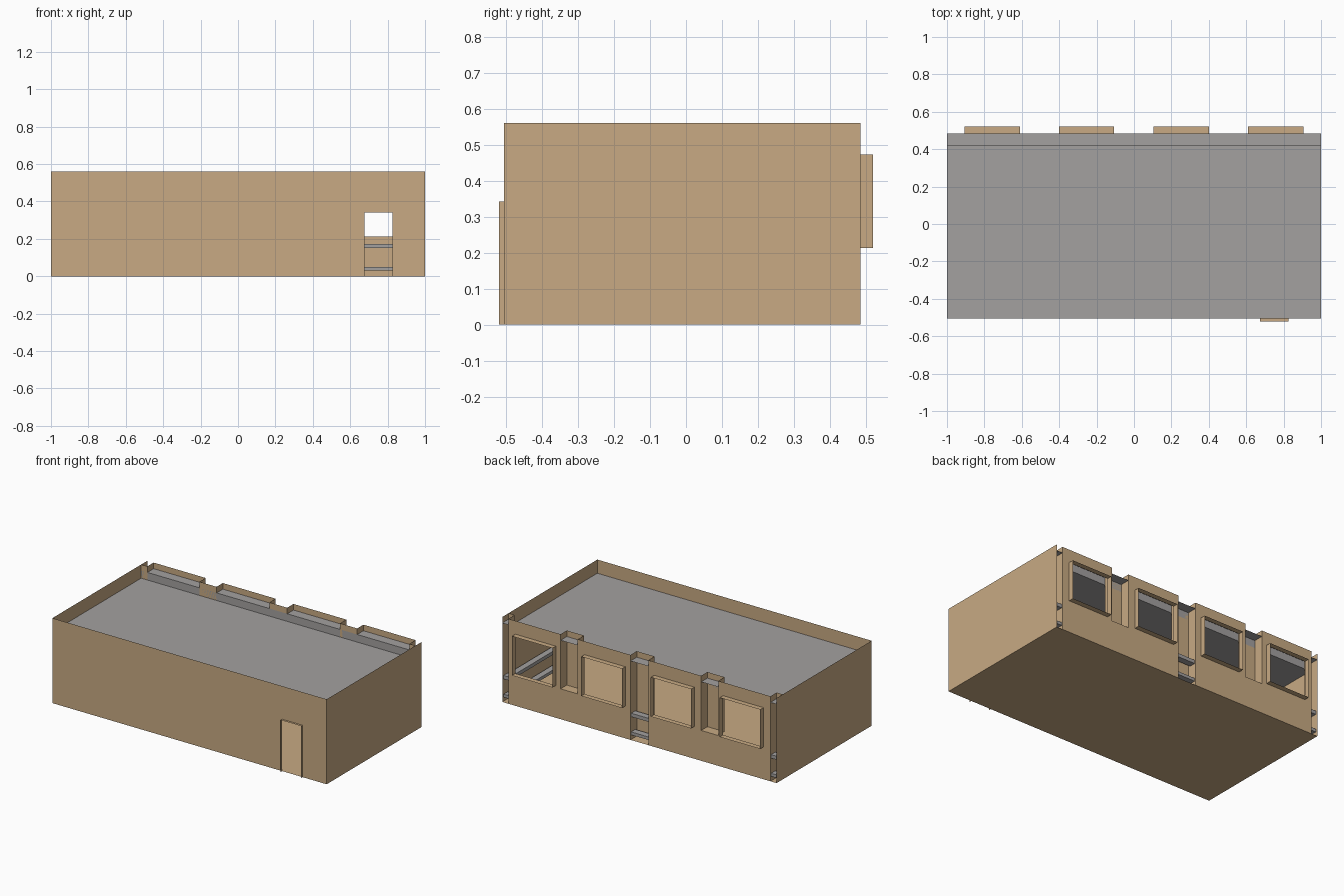
import bpy, bmesh
from mathutils import Vector

if "Cube" in bpy.data.objects:
    bpy.data.objects.remove(bpy.data.objects["Cube"])


def material(name, col):
    m = bpy.data.materials.new(name)
    m.diffuse_color = (*col, 1)
    m.use_nodes = True
    m.node_tree.nodes["Principled BSDF"].inputs["Base Color"].default_value = m.diffuse_color
    return m


TAN = material("tan_cladding", (0.577, 0.402, 0.227))
GREY = material("grey_steel", (0.367, 0.355, 0.35))

FRONT, BACK, STEP, FRAME = -0.505, 0.485, 0.42, 0.52
TOP, LEDGE, ROOF, SILL, HEAD = 0.56, 0.52, 0.47, 0.213, 0.472


def sheet(bm, axis, pos, a, b, sign=1):
    """Flat panel across one axis; a and b are ranges on the other two axes."""
    pts = []
    for u, v in ((a[0], b[0]), (a[1], b[0]), (a[1], b[1]), (a[0], b[1])):
        p = [u, v]
        p.insert(axis, pos)
        pts.append(Vector(p))
    f = bm.faces.new([bm.verts.new(p) for p in pts])
    f.normal_update()
    if f.normal[axis] * sign < 0:
        f.normal_flip()


def pierced(bm, y, xs, zs, hole_x, hole_z, sign):
    """Wall sheet around a rectangular opening."""
    sheet(bm, 1, y, (xs[0], hole_x[0]), zs, sign)
    sheet(bm, 1, y, (hole_x[1], xs[1]), zs, sign)
    if hole_z[0] > zs[0]:
        sheet(bm, 1, y, hole_x, (zs[0], hole_z[0]), sign)
    sheet(bm, 1, y, hole_x, (hole_z[1], zs[1]), sign)


def sleeve(bm, xs, ys, zs, bottom=True):
    """Thin projecting surround of an opening."""
    sheet(bm, 0, xs[0], ys, zs, -1)
    sheet(bm, 0, xs[1], ys, zs, 1)
    sheet(bm, 2, zs[1], xs, ys, 1)
    if bottom:
        sheet(bm, 2, zs[0], xs, ys, -1)


def finish(name, bm, mat):
    bmesh.ops.remove_doubles(bm, verts=bm.verts, dist=1e-5)
    me = bpy.data.meshes.new(name)
    bm.to_mesh(me)
    bm.free()
    me.materials.append(mat)
    ob = bpy.data.objects.new(name, me)
    bpy.context.collection.objects.link(ob)


# Floor
bm = bmesh.new()
sheet(bm, 2, 0, (-1, 1), (FRONT, BACK), -1)
finish("floor", bm, TAN)

# Side walls
for side, name in ((-1, "left_wall"), (1, "right_wall")):
    bm = bmesh.new()
    sheet(bm, 0, side, (FRONT, BACK), (0, TOP), side)
    finish(name, bm, TAN)

# Front wall with a door opening and its surround
DOOR_X, DOOR_Z = (0.675, 0.825), (0, 0.342)
bm = bmesh.new()
pierced(bm, FRONT, (-1, 1), (0, TOP), DOOR_X, DOOR_Z, -1)
finish("front_wall", bm, TAN)
bm = bmesh.new()
sleeve(bm, DOOR_X, (-0.52, FRONT), DOOR_Z, bottom=False)
finish("door_frame", bm, TAN)

# Back wall bays, each with a window opening and projecting surround
bays = [(-0.955, -0.575), (-0.45, -0.065), (0.065, 0.45), (0.575, 0.955)]
windows = [(-0.905, -0.61), (-0.40, -0.107), (0.103, 0.40), (0.61, 0.905)]
for i, (bay, win) in enumerate(zip(bays, windows), 1):
    bm = bmesh.new()
    pierced(bm, BACK, bay, (0, TOP), win, (SILL, HEAD), 1)
    finish(f"back_bay_{i}", bm, TAN)
    bm = bmesh.new()
    sleeve(bm, win, (BACK, FRAME), (SILL, HEAD))
    finish(f"window_frame_{i}", bm, TAN)

# Recessed slots between bays: narrow ones stop above a low wall
slots = [(-1, -0.955, 0), (-0.575, -0.45, 0.2), (-0.065, 0.065, 0),
         (0.45, 0.575, 0.2), (0.955, 1, 0)]
for i, (x0, x1, base) in enumerate(slots, 1):
    bm = bmesh.new()
    sheet(bm, 1, STEP, (x0, x1), (base, TOP), 1)
    if x0 > -1:
        sheet(bm, 0, x0, (STEP, BACK), (base, TOP), 1)
    if x1 < 1:
        sheet(bm, 0, x1, (STEP, BACK), (base, TOP), -1)
    if base:
        sheet(bm, 2, base, (x0, x1), (STEP, BACK), 1)
        sheet(bm, 1, BACK, (x0, x1), (0, base), 1)
    finish(f"back_slot_{i}", bm, TAN)

# Stepped roof below the parapet
bm = bmesh.new()
sheet(bm, 2, ROOF, (-1, 1), (FRONT, STEP), 1)
sheet(bm, 1, STEP, (-1, 1), (ROOF, LEDGE), -1)
sheet(bm, 2, LEDGE, (-1, 1), (STEP, BACK), 1)
finish("roof", bm, GREY)


def rail(name, xs, ys, zs):
    bm = bmesh.new()
    sleeve(bm, xs, ys, zs)
    sheet(bm, 1, ys[0], xs, zs, -1)
    sheet(bm, 1, ys[1], xs, zs, 1)
    finish(name, bm, GREY)


# Horizontal rails behind the back and side walls
for level, zs in (("lower", (0.03, 0.05)), ("upper", (0.15, 0.173))):
    rail(f"{level}_back_rail", (-0.995, 0.995), (0.435, 0.478), zs)
    rail(f"{level}_left_rail", (-0.99, -0.95), (-0.49, 0.41), zs)
    rail(f"{level}_right_rail", (0.95, 0.99), (-0.49, 0.41), zs)
